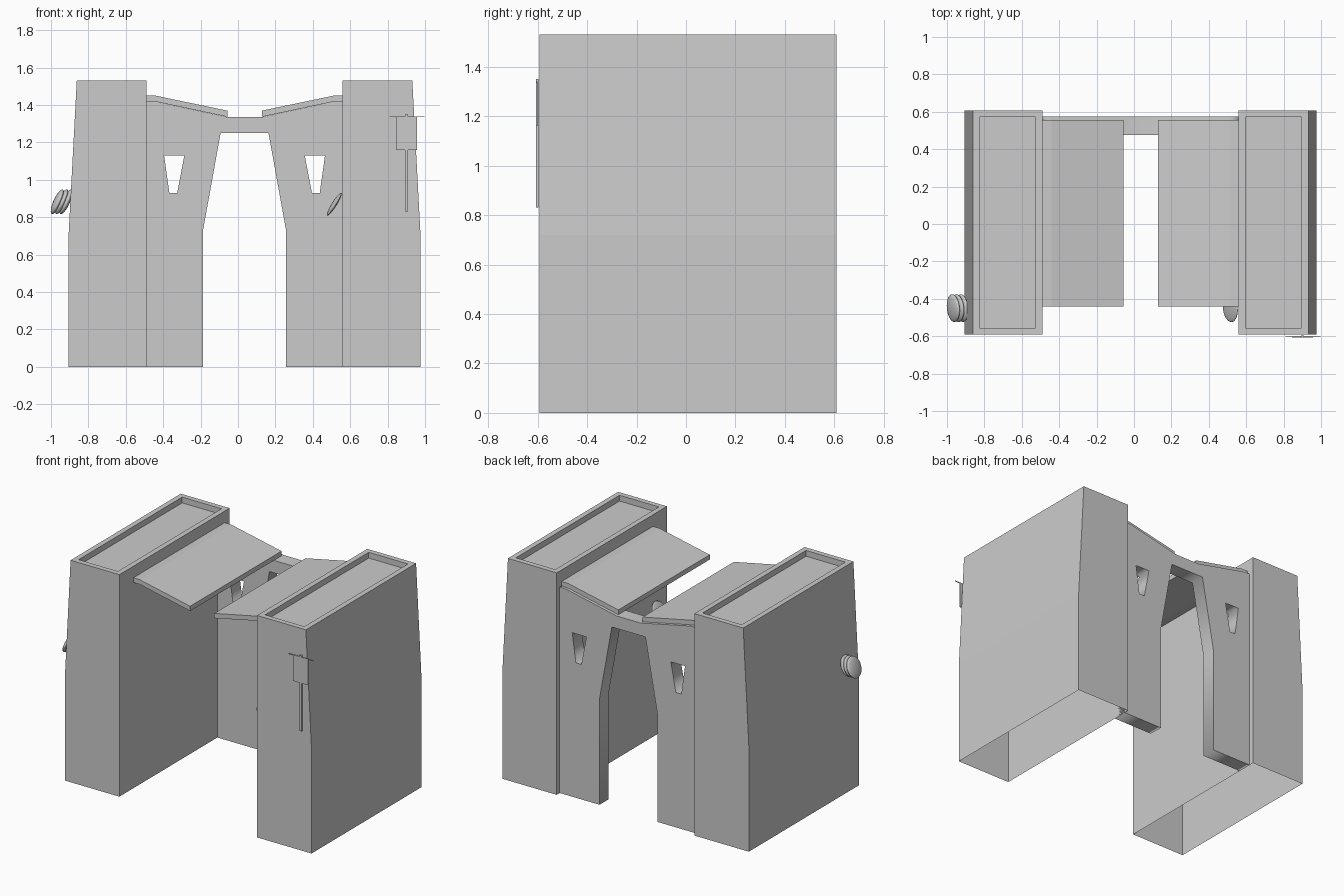
import bpy, bmesh
from math import radians

if "Cube" in bpy.data.objects:
    bpy.data.objects.remove(bpy.data.objects["Cube"])

CX = 0.035  # symmetry plane of the gateway


def add_mesh(name, bm):
    bmesh.ops.recalc_face_normals(bm, faces=bm.faces)
    me = bpy.data.meshes.new(name)
    bm.to_mesh(me)
    bm.free()
    ob = bpy.data.objects.new(name, me)
    bpy.context.collection.objects.link(ob)
    return ob


def prism(profile, y0, y1):
    """Extrude an x-z profile along y."""
    bm = bmesh.new()
    f = bm.faces.new([bm.verts.new((x, y0, z)) for x, z in profile])
    r = bmesh.ops.extrude_face_region(bm, geom=[f], use_keep_orig=True)
    vs = [g for g in r["geom"] if isinstance(g, bmesh.types.BMVert)]
    bmesh.ops.translate(bm, verts=vs, vec=(0, y1 - y0, 0))
    bmesh.ops.recalc_face_normals(bm, faces=bm.faces)
    return bm


def mirror(profile, side):
    return [(CX + side * x, z) for x, z in profile]


for side, label in ((-1, "left"), (1, "right")):
    # Tower: open underneath, tapered outer wall, recessed roof
    prof = [(0.525, 0), (0.94, 0), (0.94, 0.72), (0.897, 1.53), (0.525, 1.53)]
    bm = prism(mirror(prof, side), -0.592, 0.608)
    bm.normal_update()
    top = max(bm.faces, key=lambda f: f.calc_center_median().z)
    bottom = min(bm.faces, key=lambda f: f.calc_center_median().z)
    bmesh.ops.inset_individual(bm, faces=[top], thickness=0.036, use_even_offset=True)
    bmesh.ops.inset_individual(bm, faces=[top], thickness=0, depth=-0.04)
    bmesh.ops.delete(bm, geom=[bottom], context="FACES_ONLY")
    me_ob = add_mesh(label + "_tower", bm)

    # Sloping awning on the inner side
    prof = [(0.525, 1.45), (0.475, 1.45), (0.092, 1.37), (0.092, 1.337),
            (0.475, 1.418), (0.525, 1.418)]
    add_mesh(label + "_awning", prism(mirror(prof, side), -0.44, 0.555))

# Back wall with arch and two tapered windows
half = [(0.525, 1.42), (0.475, 1.418), (0.092, 1.336)]
arch = [(0.128, 1.25), (0.222, 0.73), (0.222, 0), (0.525, 0)]
outline = mirror(half + [(-x, z) for x, z in half[::-1]]
                 + [(-x, z) for x, z in arch[::-1]] + arch, 1)
window = [(0.322, 1.13), (0.43, 1.13), (0.402, 0.93), (0.36, 0.93)]
cu = bpy.data.curves.new("back_wall", "CURVE")
cu.dimensions, cu.fill_mode, cu.extrude = "2D", "BOTH", 0.05
for loop in (outline, mirror(window, 1), mirror(window, -1)):
    sp = cu.splines.new("POLY")
    sp.points.add(len(loop) - 1)
    for p, (x, z) in zip(sp.points, loop):
        p.co = (x, z, 0, 1)
    sp.use_cyclic_u = True
wall = bpy.data.objects.new("back_wall", cu)
wall.rotation_euler.x = radians(90)
wall.location.y = 0.525
bpy.context.collection.objects.link(wall)


# Hanging sign on the front of the right tower
def box(name, x0, x1, y0, y1, z0, z1):
    add_mesh(name, prism([(x0, z0), (x1, z0), (x1, z1), (x0, z1)], y0, y1))


box("sign_pole", 0.893, 0.91, -0.606, -0.596, 0.83, 1.35)
box("sign_panel", 0.845, 0.957, -0.606, -0.6, 1.16, 1.34)
box("sign_crossbar", 0.81, 0.997, -0.605, -0.601, 1.335, 1.34)


# Tilted round discs: stacked on the left tower, single on the right one
def disc(name, x, z, tilt, thick):
    bpy.ops.mesh.primitive_uv_sphere_add(segments=24, ring_count=12, radius=1,
                                         location=(x, -0.45, z))
    ob = bpy.context.object
    ob.name = name
    ob.scale = (0.072, 0.075, thick)
    ob.rotation_euler = (0, radians(-90 + tilt), radians(6))
    bpy.ops.object.shade_smooth_by_angle()


for i in range(3):
    disc("wall_disc_%d" % (i + 1), -0.966 + 0.023 * i, 0.883, 24, 0.02)
disc("inner_disc", 0.515, 0.87, 32, 0.012)
